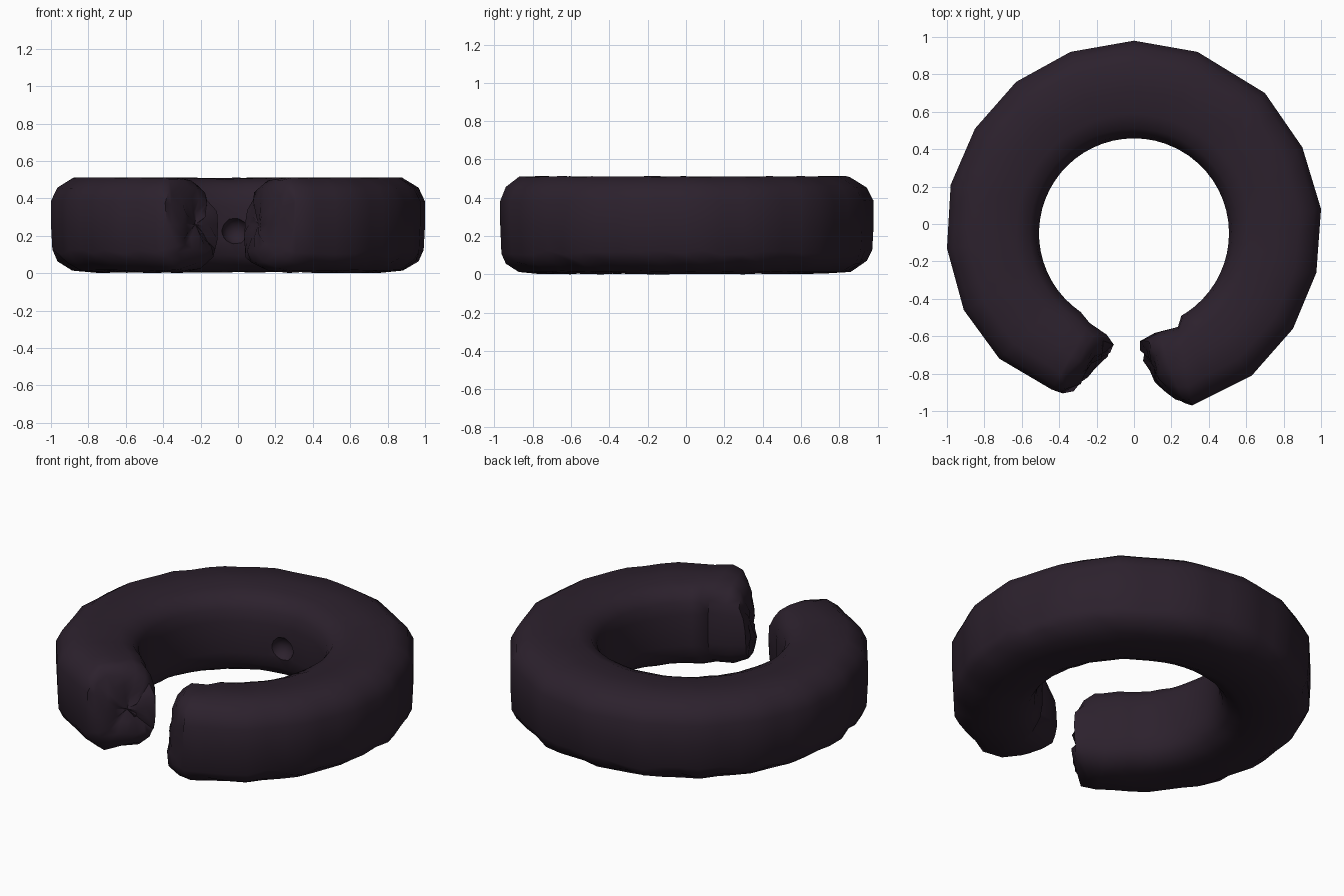
import bpy, bmesh, math, random
from mathutils import Vector

if "Cube" in bpy.data.objects:
    bpy.data.objects.remove(bpy.data.objects["Cube"])

random.seed(4)

mat = bpy.data.materials.new("dark plum")
mat.diffuse_color = (0.025, 0.015, 0.026, 1)
mat.use_nodes = True
mat.node_tree.nodes["Principled BSDF"].inputs["Base Color"].default_value = mat.diffuse_color

# Faceted outer outline, counter-clockwise from the right broken end
OUTER = [(0.31, -0.97), (0.63, -0.81), (0.85, -0.56), (0.975, -0.26), (1.0, 0.08),
         (0.90, 0.41), (0.70, 0.70), (0.34, 0.92), (0.0, 0.98), (-0.34, 0.92),
         (-0.63, 0.76), (-0.85, 0.51), (-0.98, 0.21), (-1.0, -0.13),
         (-0.91, -0.46), (-0.72, -0.72), (-0.44, -0.885)]
# Cross-section: (0 = inner wall, 1 = outer wall; height)
SECTION = [(0, 0.17), (0, 0.265), (0, 0.36), (0.03, 0.43), (0.10, 0.48), (0.25, 0.51),
           (0.5, 0.515), (0.76, 0.515), (0.93, 0.46), (1, 0.39), (1, 0.265), (0.985, 0.12),
           (0.93, 0.07), (0.77, 0.02), (0.5, 0.008), (0.25, 0.012), (0.10, 0.05), (0.03, 0.10)]
CENTRE = Vector((0, -0.05))
HOLE_R = 0.508
STEPS = 3
MID_T, MID_Z = 0.45, 0.265


def station_list():
    """Pairs of inner and outer points around the ring."""
    pts = [Vector(p) for p in OUTER]
    angles = []
    for i, p in enumerate(pts):
        d = p - CENTRE
        a = math.atan2(d.y, d.x)
        if angles and a < angles[-1]:
            a += 2 * math.pi
        angles.append(math.radians(-65) if i == 0 else a)
    out = []
    for i in range(len(pts) - 1):
        for s in range(STEPS):
            f = s / STEPS
            out.append((pts[i].lerp(pts[i + 1], f), angles[i] + (angles[i + 1] - angles[i]) * f))
    out.append((pts[-1], angles[-1]))
    res = [(CENTRE + HOLE_R * Vector((math.cos(a), math.sin(a))), o) for o, a in out]
    # inner wall drifts outwards a little towards the broken ends
    res[0] = (res[0][0] + Vector((0.02, -0.04)), res[0][1])
    res[-1] = (res[-1][0] + Vector((0.0, -0.03)), res[-1][1])
    return res


def bridge(bm, a, b):
    n = len(a)
    for i in range(n):
        bm.faces.new((a[i], a[(i + 1) % n], b[(i + 1) % n], b[i]))


def place(bm, station, t, z, shift=Vector((0, 0))):
    p = station[0].lerp(station[1], t) + shift
    return bm.verts.new((p.x, p.y, z))


def broken_end(bm, ring, station, side, reach, rough):
    """Ragged fracture: shrinking rings pushed out past the last section."""
    along = (station[1] - station[0]).normalized()
    out = Vector((along.y, -along.x)) * side
    prev = ring
    for scale, push in ((0.95, 0.55), (0.80, 0.92), (0.55, 0.95), (0.28, 0.9)):
        cur = []
        for t, z in SECTION:
            t2 = MID_T + (t - MID_T) * scale
            z2 = MID_Z + (z - MID_Z) * scale
            d = reach(t2) * push * (1.05 - 1.2 * max(0, z2 - 0.25))
            d += random.uniform(-rough, rough) * 1.2
            cur.append(place(bm, station, t2, z2 + random.uniform(-rough, rough) * 0.4, out * d))
        bridge(bm, prev, cur)
        prev = cur
    tip = place(bm, station, MID_T, MID_Z, out * reach(MID_T) * 0.85)
    for i in range(len(prev)):
        bm.faces.new((prev[i], prev[(i + 1) % len(prev)], tip))


# Split ring body
bm = bmesh.new()
stations = station_list()
rings = []
for st in stations:
    ring = []
    for t, z in SECTION:
        low_edge = 0.85 < t and z < 0.15
        wobble = random.uniform(-0.014, 0.014) if low_edge else random.uniform(-0.003, 0.003)
        ring.append(place(bm, st, t, z + wobble))
    rings.append(ring)
for a, b in zip(rings, rings[1:]):
    bridge(bm, a, b)
broken_end(bm, rings[0], stations[0], 1, lambda t: 0.02 + 0.19 * (1 - t ** 3), 0.012)
broken_end(bm, rings[-1], stations[-1], -1, lambda t: 0.175 - 0.09 * t, 0.02)
bmesh.ops.recalc_face_normals(bm, faces=bm.faces[:])
low = min(v.co.z for v in bm.verts)
for v in bm.verts:
    v.co.z -= low
mesh = bpy.data.meshes.new("broken_ring")
bm.to_mesh(mesh)
bm.free()
mesh.materials.append(mat)
ring_obj = bpy.data.objects.new("broken_ring", mesh)
bpy.context.collection.objects.link(ring_obj)

# Small dent in the back of the inner wall
bpy.ops.mesh.primitive_ico_sphere_add(subdivisions=2, radius=0.075, location=(-0.015, 0.435, 0.225))
cutter = bpy.context.object
cutter.name = "dent_cutter"
cutter.hide_render = True
cutter.data.materials.append(mat)
mod = ring_obj.modifiers.new("dent", 'BOOLEAN')
mod.operation = 'DIFFERENCE'
mod.solver = 'EXACT'
mod.object = cutter
bpy.ops.object.select_all(action='DESELECT')
ring_obj.select_set(True)
bpy.context.view_layer.objects.active = ring_obj
bpy.ops.object.modifier_apply(modifier=mod.name)
bpy.data.objects.remove(cutter)
bpy.ops.object.shade_smooth_by_angle(angle=math.radians(50))
